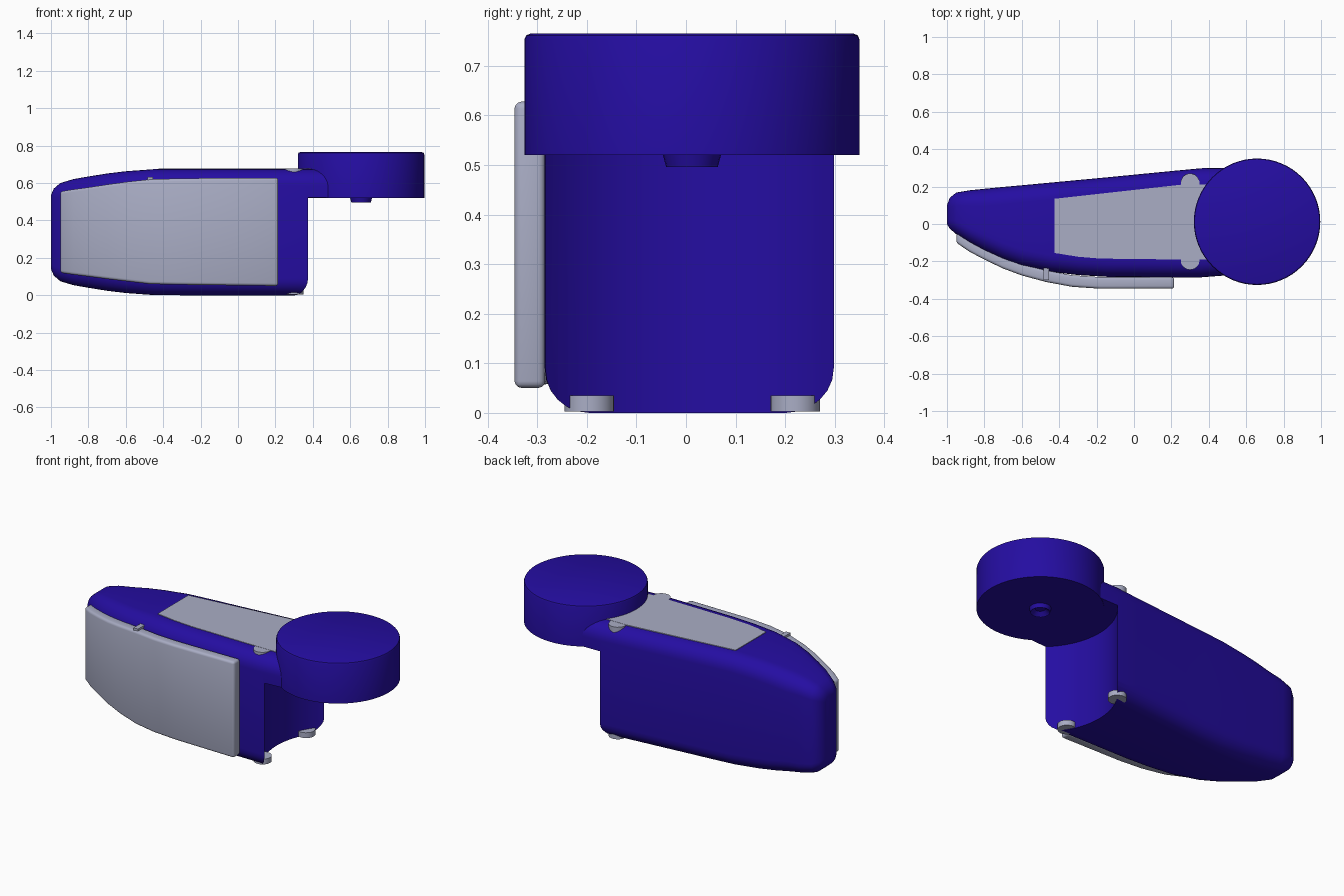
import bpy, bmesh, math

if "Cube" in bpy.data.objects:
    bpy.data.objects.remove(bpy.data.objects["Cube"], do_unlink=True)


def material(name, rgb):
    m = bpy.data.materials.new(name)
    m.use_nodes = True
    m.diffuse_color = (*rgb, 1)
    m.node_tree.nodes["Principled BSDF"].inputs["Base Color"].default_value = (*rgb, 1)
    return m


BLUE = material("deep blue", (0.018, 0.004, 0.36))
GREY = material("cool grey", (0.40, 0.42, 0.56))
HUB = (0.658, 0.012)
HEIGHT = 0.675


def finish(bm, name, mat):
    bmesh.ops.recalc_face_normals(bm, faces=bm.faces)
    mesh = bpy.data.meshes.new(name)
    bm.to_mesh(mesh)
    bm.free()
    mesh.materials.append(mat)
    ob = bpy.data.objects.new(name, mesh)
    bpy.context.collection.objects.link(ob)
    return ob


def activate(ob):
    bpy.ops.object.select_all(action='DESELECT')
    ob.select_set(True)
    bpy.context.view_layer.objects.active = ob


def smooth(ob, angle=35):
    activate(ob)
    bpy.ops.object.shade_smooth_by_angle(angle=math.radians(angle))


def bevel(ob, width, segments=2):
    mod = ob.modifiers.new("edge", 'BEVEL')
    mod.width, mod.segments, mod.limit_method = width, segments, 'ANGLE'
    mod.angle_limit = math.radians(40)
    activate(ob)
    bpy.ops.object.modifier_apply(modifier=mod.name)


def loft(name, sections, mat):
    bm = bmesh.new()
    rings = [[bm.verts.new(p) for p in s] for s in sections]
    n = len(rings[0])
    for a, b in zip(rings, rings[1:]):
        for i in range(n):
            j = (i + 1) % n
            bm.faces.new((a[i], a[j], b[j], b[i]))
    bm.faces.new(rings[0])
    bm.faces.new(rings[-1])
    return finish(bm, name, mat)


def cylinder(name, centre, r, z0, z1, mat, r_low=None, sides=64):
    def ring(rad, z):
        return [(centre[0] + rad * math.cos(2 * math.pi * i / sides),
                 centre[1] + rad * math.sin(2 * math.pi * i / sides), z)
                for i in range(sides)]
    return loft(name, [ring(r_low or r, z0), ring(r, z1)], mat)


def rounded_section(x, y0, y1, z0, z1, r, steps=6):
    pts = []
    corners = [(y1 - r, z1 - r), (y0 + r, z1 - r), (y0 + r, z0 + r), (y1 - r, z0 + r)]
    for k, (cy, cz) in enumerate(corners):
        for i in range(steps + 1):
            a = math.pi / 2 * (k + i / steps)
            pts.append((x, cy + r * math.cos(a), cz + r * math.sin(a)))
    return pts


# Body: x, front y, back y, inset of top and bottom, corner radius
stations = [
    (-1.0, 0.00, 0.10, 0.14, 0.03), (-0.985, -0.025, 0.14, 0.105, 0.05),
    (-0.95, -0.055, 0.168, 0.075, 0.07), (-0.88, -0.10, 0.18, 0.054, 0.08),
    (-0.8, -0.145, 0.188, 0.04, 0.09), (-0.7, -0.19, 0.198, 0.024, 0.09),
    (-0.6, -0.225, 0.207, 0.012, 0.09), (-0.45, -0.255, 0.221, 0.001, 0.09),
    (-0.3, -0.273, 0.235, 0, 0.09), (-0.15, -0.282, 0.249, 0, 0.09),
    (0.22, -0.285, 0.285, 0, 0.09), (0.36, -0.285, 0.298, 0, 0.09),
    (0.49, -0.275, 0.3, 0, 0.09)]
body = loft("body", [rounded_section(x, f, b, i, HEIGHT - i, r)
                     for x, f, b, i, r in stations], BLUE)

# Hollow at the end of the body, below the round head
cutter = cylinder("hollow_cutter", HUB, 0.41, -0.1, 0.522, BLUE, sides=96)
cutter.hide_render = True
mod = body.modifiers.new("hollow", 'BOOLEAN')
mod.operation, mod.solver, mod.object = 'DIFFERENCE', 'EXACT', cutter
activate(body)
bpy.ops.object.modifier_apply(modifier=mod.name)
bpy.data.objects.remove(cutter, do_unlink=True)
smooth(body)

# Round head with a softened top edge, and its small nub below
head = cylinder("round_head", HUB, 0.338, 0.52, 0.765, BLUE)
bm = bmesh.new()
bm.from_mesh(head.data)
rim = [e for e in bm.edges if all(v.co.z > 0.7 for v in e.verts)]
bmesh.ops.bevel(bm, geom=rim, offset=0.012, segments=2, affect='EDGES', profile=0.5)
bm.to_mesh(head.data)
bm.free()
smooth(head)

nub = cylinder("head_nub", HUB, 0.06, 0.496, 0.525, BLUE, r_low=0.052, sides=24)
bm = bmesh.new()
bm.from_mesh(nub.data)
base = min(bm.faces, key=lambda f: f.calc_center_median().z)
bmesh.ops.inset_individual(bm, faces=[base], thickness=0.025)
for v in base.verts:
    v.co.z += 0.022
bm.to_mesh(nub.data)
bm.free()
smooth(nub)

# Curved front panel: x, outer y, bottom z, top z
panel_stations = [
    (-0.95, -0.10, 0.12, 0.555), (-0.88, -0.148, 0.11, 0.566),
    (-0.8, -0.19, 0.10, 0.577), (-0.7, -0.238, 0.087, 0.592),
    (-0.6, -0.275, 0.075, 0.606), (-0.47, -0.31, 0.06, 0.62),
    (-0.33, -0.336, 0.057, 0.624), (-0.18, -0.346, 0.055, 0.626),
    (0.215, -0.346, 0.05, 0.628)]
panel = loft("front_panel", [
    [(x, y, z0), (x, y + 0.062, z0), (x, y + 0.062, z1), (x, y, z1)]
    for x, y, z0, z1 in panel_stations], GREY)
bevel(panel, 0.014, 3)
smooth(panel)

# Small clip on the upper edge of the panel
loft("panel_clip", [[(x, -0.30, 0.60), (x, -0.235, 0.60), (x, -0.235, 0.632), (x, -0.30, 0.632)]
                    for x in (-0.485, -0.455)], GREY)

# Thin inlay on top
outline = [(-0.425, -0.155), (-0.3, -0.175), (-0.18, -0.185), (0.25, -0.19),
           (0.45, -0.19), (0.45, 0.21), (0.25, 0.21), (-0.425, 0.135)]
loft("top_inlay", [[(x, y, HEIGHT + d) for x, y in outline] for d in (-0.005, 0.003)], GREY)

# Pins beside the inlay and matching feet underneath
for side, y in (("back", 0.22), ("front", -0.195)):
    smooth(cylinder(side + "_pin", (0.3, y), 0.05, 0.64, HEIGHT + 0.002, GREY, sides=24))
    smooth(cylinder(side + "_foot", (0.3, y), 0.05, 0.003, 0.035, GREY, sides=24))
